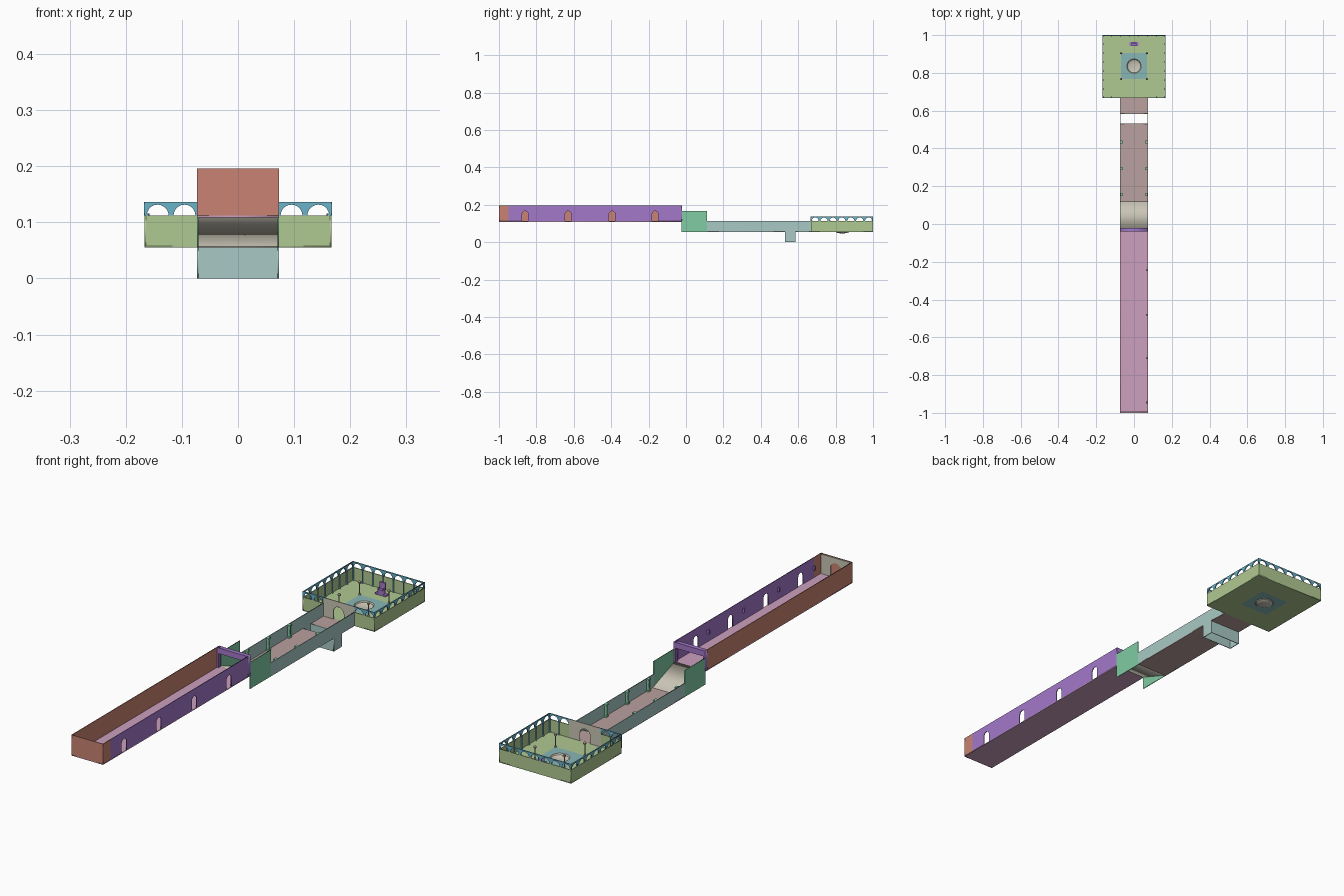
import bpy, math
from mathutils import Matrix, Vector

cube = bpy.data.objects.get("Cube")
if cube:
    bpy.data.objects.remove(cube, do_unlink=True)


def material(name, *rgb):
    linear = [c / 12.92 if c < 0.04 else ((c + 0.055) / 1.055) ** 2.4 for c in rgb] + [1]
    m = bpy.data.materials.new(name)
    m.use_nodes = True
    m.diffuse_color = linear
    bsdf = next(n for n in m.node_tree.nodes if n.type == 'BSDF_PRINCIPLED')
    bsdf.inputs["Base Color"].default_value = linear
    return m


TERRACOTTA = material("terracotta", 0.79, 0.51, 0.45)
PURPLE = material("purple", 0.64, 0.47, 0.79)
PINK = material("pink", 0.80, 0.63, 0.75)
MINT = material("mint green", 0.50, 0.80, 0.64)
BEIGE = material("beige", 0.79, 0.77, 0.71)
ROSE = material("dusty rose", 0.73, 0.63, 0.62)
TEAL = material("pale teal", 0.66, 0.79, 0.77)
OLIVE = material("leaf green", 0.69, 0.79, 0.57)
BLUE = material("sky blue", 0.42, 0.70, 0.79)
WATER = material("basin teal", 0.53, 0.72, 0.71)

T = 0.003  # sheet thickness
AXES = {'x': ((0, 1, 0), (0, 0, 1), (1, 0, 0)),
        'y': ((1, 0, 0), (0, 0, 1), (0, -1, 0)),
        'z': ((1, 0, 0), (0, 1, 0), (0, 0, 1))}


def add(name, mesh, mat):
    mesh.materials.clear()
    mesh.materials.append(mat)
    ob = bpy.data.objects.new(name, mesh)
    bpy.context.collection.objects.link(ob)
    return ob


def panel(name, axis, at, loops, mat, thick=T):
    """Flat sheet perpendicular to an axis; loops after the first are holes."""
    curve = bpy.data.curves.new(name + "_outline", 'CURVE')
    curve.dimensions = '2D'
    curve.fill_mode = 'BOTH'
    curve.extrude = thick / 2
    for loop in loops:
        s = curve.splines.new('POLY')
        s.points.add(len(loop) - 1)
        for p, (u, v) in zip(s.points, loop):
            p.co = (u, v, 0, 1)
        s.use_cyclic_u = True
    tmp = bpy.data.objects.new("outline_helper", curve)
    bpy.context.collection.objects.link(tmp)
    bpy.context.view_layer.update()
    mesh = bpy.data.meshes.new_from_object(tmp.evaluated_get(bpy.context.evaluated_depsgraph_get()))
    bpy.data.objects.remove(tmp, do_unlink=True)
    bpy.data.curves.remove(curve)
    u, v, n = (Vector(a) for a in AXES[axis])
    rot = Matrix((u, v, n)).transposed().to_4x4()
    offset = Vector([at if a == axis else 0 for a in 'xyz'])
    mesh.transform(Matrix.Translation(offset) @ rot)
    return add(name, mesh, mat)


def rect(u0, u1, v0, v1):
    return [(u0, v0), (u1, v0), (u1, v1), (u0, v1)]


def arched(u0, u1, v0, v1, centers, r, spring):
    """Rectangle with round-headed openings cut up from its bottom edge."""
    pts = [(u0, v0)]
    for c in centers:
        if spring > v0:
            pts.append((c - r, v0))
        pts += [(c - r * math.cos(math.pi * i / 10), spring + r * math.sin(math.pi * i / 10))
                for i in range(11)]
        if spring > v0:
            pts.append((c + r, v0))
    return pts + [(u1, v0), (u1, v1), (u0, v1)]


def box(name, x0, x1, y0, y1, z0, z1, mat):
    return panel(name, 'z', (z0 + z1) / 2, [rect(x0, x1, y0, y1)], mat, z1 - z0)


def lathe(name, x, y, profile, mat, n=8):
    """Surface of revolution through (radius, height) points."""
    verts = [(x + r * math.cos(math.tau * i / n), y + r * math.sin(math.tau * i / n), z)
             for r, z in profile for i in range(n)]
    faces = [(k * n + i, k * n + (i + 1) % n, (k + 1) * n + (i + 1) % n, (k + 1) * n + i)
             for k in range(len(profile) - 1) for i in range(n)]
    faces.append(tuple(range((len(profile) - 1) * n, len(profile) * n)))
    mesh = bpy.data.meshes.new(name)
    mesh.from_pydata(verts, [], faces)
    return add(name, mesh, mat)


W, S = 0.0735, 0.072         # corridor half width, wall centre line
HIGH, LOW = 0.112, 0.058     # floor levels
TOP = 0.196

# Upper corridor
box("upper_floor", -W, W, -1, -0.025, HIGH - T, HIGH, PINK)
panel("front_wall", 'y', -1 + T / 2, [rect(-W, W, HIGH - T, TOP)], TERRACOTTA)
panel("right_upper_wall", 'x', -S, [rect(-1, -0.025, HIGH - T, TOP)], TERRACOTTA)
panel("left_wall_end", 'x', S, [rect(-1, -0.95, HIGH - T, TOP)], TERRACOTTA)
panel("window_wall", 'x', S,
      [arched(-0.95, -0.025, HIGH, TOP, (-0.86, -0.63, -0.395, -0.165), 0.016, 0.15)], PURPLE)
panel("end_niche", 'y', -0.995, [arched(-0.07, 0.07, HIGH, TOP - 0.002, (0,), 0.025, 0.148)], BEIGE)
for y in (-0.945, -0.71, -0.48, -0.245):
    box("wall_torch", 0.064, S, y - 0.004, y + 0.004, 0.145, 0.162, PURPLE)

# Doorway frame between the corridors
panel("doorway_frame", 'y', -0.03,
      [[(-W, HIGH), (-0.064, HIGH), (-0.064, 0.172), (0.064, 0.172), (0.064, HIGH),
        (W, HIGH), (W, TOP), (-W, TOP)]], PURPLE, 0.018)

# Ramp and its side panels
panel("ramp", 'x', 0, [[(-0.025, HIGH - T), (0.12, LOW - T), (0.12, LOW), (-0.025, HIGH)]],
      BEIGE, 0.142)

# Lower corridor, open shaft, pilasters
P0, P1 = 0.53, 0.585
box("lower_floor", -W, W, 0.115, P0, LOW - T, LOW, ROSE)
box("lower_floor_end", -W, W, P1, 0.67, LOW - T, LOW, ROSE)
for side in (-1, 1):
    panel("ramp_side", 'x', side * S, [rect(-0.025, 0.113, LOW - T, 0.166)], MINT)
    panel("lower_wall", 'x', side * S, [rect(0.113, 0.668, LOW - T, HIGH)], TEAL)
    panel("shaft_side", 'x', side * S, [rect(P0, P1, 0, LOW)], TEAL)
    for y in (0.155, 0.295, 0.435):
        a, b = sorted((side * 0.063, side * 0.0705))
        box("pilaster", a, b, y - 0.005, y + 0.005, LOW, HIGH, MINT)
        a, b = sorted((side * 0.06, side * 0.0705))
        for z in (LOW, HIGH - 0.006):
            box("pilaster_block", a, b, y - 0.008, y + 0.008, z, z + 0.006, MINT)
for y in (P0 + T / 2, P1 - T / 2):
    panel("shaft_end", 'y', y, [rect(-W, W, 0, LOW)], TEAL)

# Courtyard shell
R, Y0, Y1 = 0.167, 0.667, 1.0
BAY = 2 * R / 7
CY = 0.836
Q = 0.068
circle = [(0.038 * math.cos(math.tau * i / 24), CY + 0.038 * math.sin(math.tau * i / 24))
          for i in range(24)]
pool = rect(-Q, Q, CY - Q, CY + Q)
panel("court_floor", 'z', LOW - T / 2, [rect(-R, R, Y0, Y1), pool], OLIVE)
panel("pool_surround", 'z', LOW - T / 2, [pool, circle], WATER)
lathe("pool_bowl", 0, CY, [(0.038, LOW), (0.035, 0.053), (0.025, 0.049), (0.01, 0.047)], BEIGE, 24)

ACZ = 0.136
Z0 = LOW - T
bays = [-R + BAY * (i + 0.5) for i in range(7)]
mid = (Y0 + Y1) / 2
for side in (-1, 1):
    x = side * (R - T / 2)
    panel("court_side_wall", 'x', x, [rect(Y0, Y1, Z0, HIGH)], OLIVE)
    panel("side_arcade", 'x', x, [arched(Y0, Y1, HIGH, ACZ, [mid + b for b in bays], 0.0195, HIGH)],
          BLUE, 0.004)
    a, b = sorted((side * W, side * R))
    panel("court_front_wall", 'y', Y0 + T / 2, [rect(a, b, Z0, HIGH)], OLIVE)
    panel("front_arcade", 'y', Y0 + T / 2,
          [arched(a, b, HIGH, ACZ, [c for c in bays if a < c < b], 0.0195, HIGH)], BLUE, 0.004)
panel("court_back_wall", 'y', Y1 - T / 2, [rect(-R, R, Z0, HIGH)], OLIVE)
panel("back_arcade", 'y', Y1 - T / 2, [arched(-R, R, HIGH, ACZ, bays, 0.0195, HIGH)], BLUE, 0.004)
panel("entrance_wall", 'y', Y0 + T / 2, [arched(-W, W, LOW, ACZ, (0,), 0.024, 0.09)], BEIGE)

# Slim columns lining the courtyard walls
column = [(0.004, 0.055), (0.004, 0.062), (0.0025, 0.064), (0.0025, 0.108), (0.004, 0.112), (0.004, 0.116)]
IN = R - 0.005
for i in range(8):
    t = max(-IN, min(IN, -R + BAY * i))
    for side in (-1, 1):
        lathe("arcade_column", side * IN, mid + t, column, BLUE)
        if 0 < i < 7 and (side > 0 or abs(t) > W):
            lathe("arcade_column", t, mid + side * IN, column, BLUE)

# Lamp posts at the pool corners
post = [(0.005, LOW), (0.002, 0.063), (0.002, 0.104), (0.006, 0.107), (0.006, 0.112), (0.002, 0.116)]
for x in (-0.068, 0.068):
    for y in (CY - Q, CY + Q):
        lathe("lamp_post", x, y, post, ROSE)

# Throne
box("throne_base", -0.025, 0.025, 0.943, 0.963, LOW, 0.064, PURPLE)
box("throne_seat", -0.013, 0.013, 0.943, 0.96, 0.064, 0.08, PURPLE)
box("throne_back", -0.013, 0.013, 0.955, 0.962, 0.08, 0.108, PURPLE)
for x in (-0.013, 0.010):
    box("throne_arm", x, x + 0.003, 0.943, 0.955, 0.08, 0.087, PURPLE)
